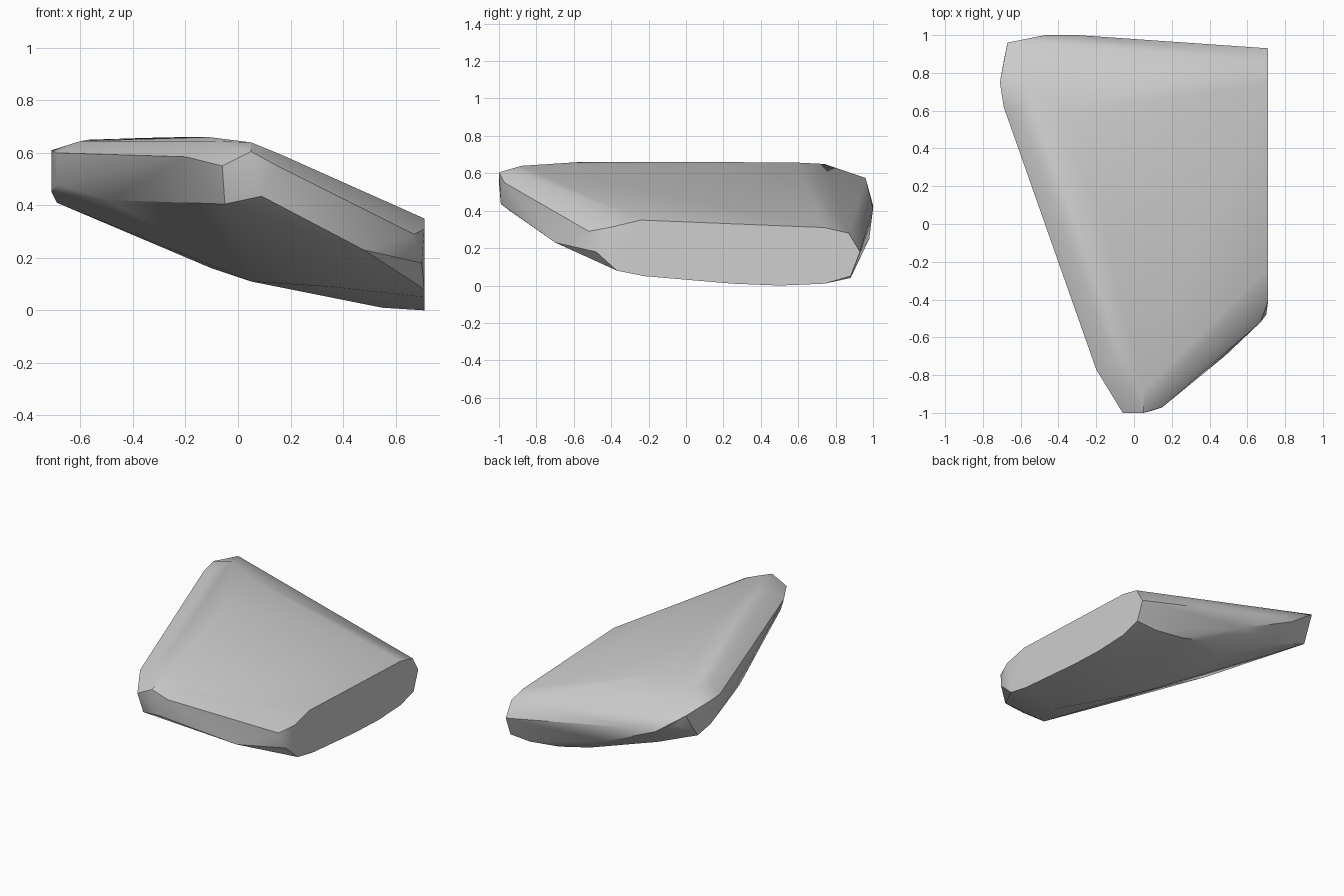
import bpy
import bmesh
import math

# Remove the default object
cube = bpy.data.objects.get("Cube")
if cube:
    bpy.data.objects.remove(cube, do_unlink=True)


def make_material(name, colour):
    material = bpy.data.materials.new(name)
    material.use_nodes = True
    material.diffuse_color = colour
    shader = material.node_tree.nodes.get("Principled BSDF")
    shader.inputs["Base Color"].default_value = colour
    return material


def faceted_block(name, outlines, material):
    """Stretch a closed faceted skin around a group of corner outlines."""
    mesh = bpy.data.meshes.new(name)
    block = bpy.data.objects.new(name, mesh)
    bpy.context.collection.objects.link(block)
    bm = bmesh.new()
    for outline in outlines:
        for corner in outline:
            bm.verts.new(corner)
    hull = bmesh.ops.convex_hull(bm, input=bm.verts[:])
    unused = {v for v in hull["geom_interior"] if isinstance(v, bmesh.types.BMVert)}
    bmesh.ops.delete(bm, geom=list(unused), context="VERTS")
    # Merge triangles that lie in one plane, such as the flat cut end
    bmesh.ops.dissolve_limit(bm, angle_limit=math.radians(0.5),
                             verts=bm.verts[:], edges=bm.edges[:])
    bmesh.ops.recalc_face_normals(bm, faces=bm.faces[:])
    bm.to_mesh(mesh)
    bm.free()
    mesh.materials.append(material)
    return block


# Flat cut end on the left side, as a profile in y and z
end_x = 0.71
end_profile = [(-0.41, 0.31), (-0.24, 0.35), (0.74, 0.31), (0.87, 0.28),
               (0.93, 0.18), (0.88, 0.05), (0.74, 0.01), (0.5, 0),
               (0.25, 0.01), (-0.22, 0.05), (-0.37, 0.08)]
cut_end = [(end_x, y, z) for y, z in end_profile]

# Bevelled front corner beside the cut end
end_corner = [(0.67, -0.52, 0.29), (0.7, -0.48, 0.18), (0.48, -0.7, 0.23)]

# Blunt nose at the front
nose = [(-0.06, -1, 0.55), (0.05, -1, 0.605), (0.05, -0.88, 0.64),
        (0.15, -0.97, 0.55), (0.16, -0.88, 0.595),
        (0.09, -0.99, 0.435), (-0.05, -0.95, 0.405)]

# Slanted wall on the right side, leaning inward below
side_wall = [(-0.2, -0.77, 0.585), (-0.2, -0.55, 0.4),
             (-0.49, 0.12, 0.42), (-0.69, 0.62, 0.6),
             (-0.69, 0.62, 0.48), (-0.71, 0.75, 0.61),
             (-0.71, 0.75, 0.45), (-0.69, 0.86, 0.41)]

# Raised top plateau with a soft ridge
plateau = [(-0.11, -0.72, 0.645), (-0.11, -0.57, 0.66),
           (-0.22, 0.2, 0.66), (-0.35, 0.6, 0.657),
           (-0.6, 0.6, 0.645), (-0.57, 0.74, 0.65)]

# Rounded back edge and its right corner
back_edge = [(-0.67, 0.96, 0.575), (-0.62, 0.965, 0.5),
             (-0.47, 1, 0.43), (-0.3, 1, 0.41),
             (-0.25, 0.985, 0.33), (-0.08, 0.98, 0.25)]

# Sloping underside, running to its back edge
underside = [(-0.1, 0.4, 0.16), (-0.1, 0.7, 0.16), (0.05, 0.1, 0.11),
             (0.35, -0.37, 0.09), (0.55, 0.5, 0.01), (0.56, 0.88, 0.04),
             (0.34, 0.88, 0.065), (0.11, 0.88, 0.12), (-0.4, 0.88, 0.295)]

grey = make_material("light_grey", (0.62, 0.62, 0.62, 1))
outlines = [cut_end, end_corner, nose, side_wall, plateau, back_edge, underside]
slab = faceted_block("wedge_slab", outlines, grey)

# Soft facets with the strongest edges left crisp
bpy.ops.object.select_all(action="DESELECT")
slab.select_set(True)
bpy.context.view_layer.objects.active = slab
bpy.ops.object.shade_smooth_by_angle(angle=math.radians(30))
